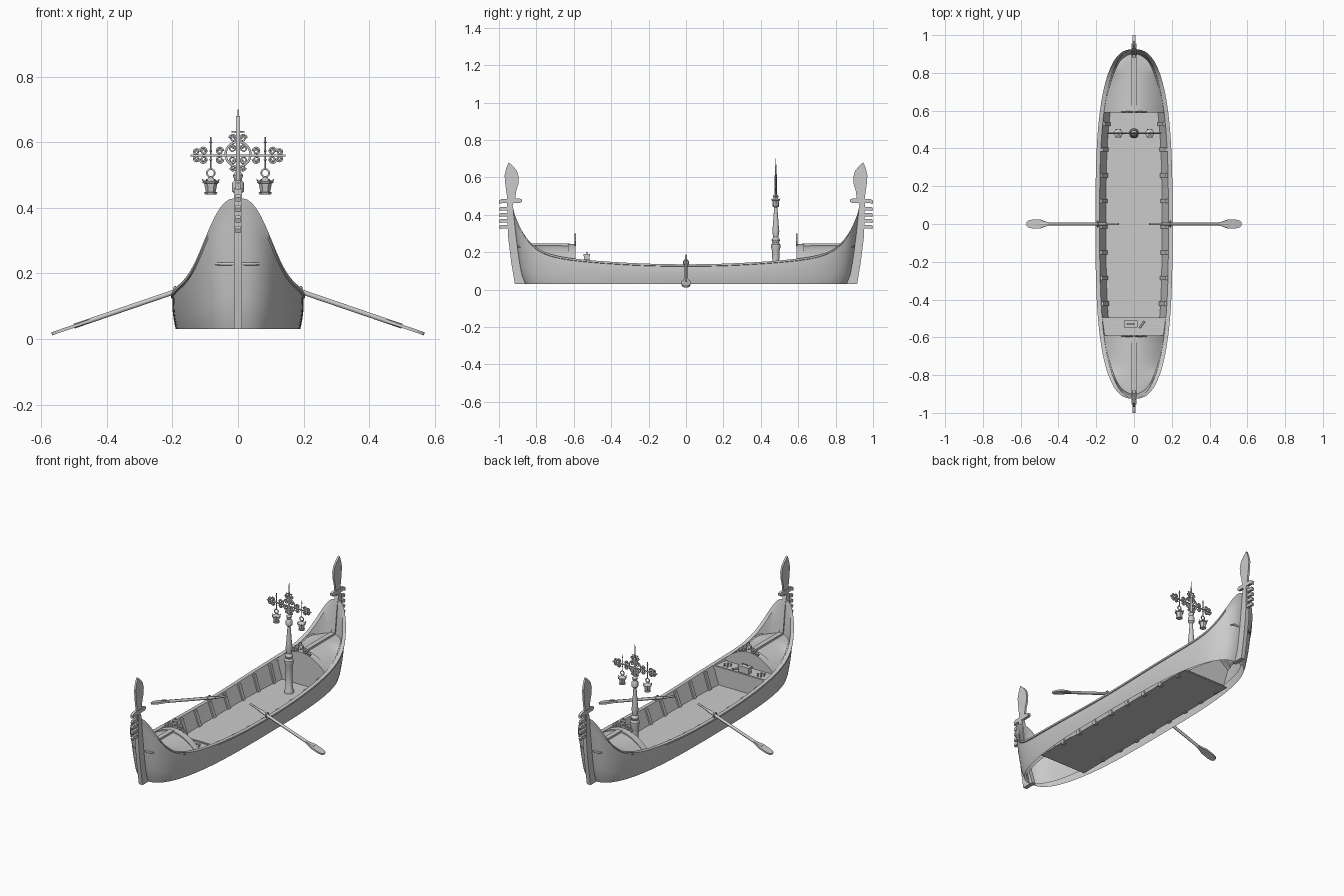
import bpy, bmesh, math
from math import sin, cos, pi, radians
from mathutils import Vector, Matrix

if "Cube" in bpy.data.objects:
    bpy.data.objects.remove(bpy.data.objects["Cube"])


def make(name, bm, mirror=False, angle=35):
    bmesh.ops.remove_doubles(bm, verts=bm.verts, dist=1e-5)
    bmesh.ops.recalc_face_normals(bm, faces=bm.faces)
    me = bpy.data.meshes.new(name)
    bm.to_mesh(me)
    bm.free()
    me.shade_smooth()
    me.set_sharp_from_angle(angle=radians(angle))
    ob = bpy.data.objects.new(name, me)
    bpy.context.collection.objects.link(ob)
    if mirror:
        m = ob.modifiers.new("mirror", 'MIRROR')
        m.use_clip = True
    return ob


def grid(name, rows, mirror=False, close=False):
    bm = bmesh.new()
    vs = [[bm.verts.new(p) for p in r] for r in rows]
    for a, b in zip(vs, vs[1:]):
        n = len(a)
        for j in range(n if close else n - 1):
            k = (j + 1) % n
            bm.faces.new((a[j], a[k], b[k], b[j]))
    return make(name, bm, mirror)


def box(name, lo, hi):
    bm = bmesh.new()
    bmesh.ops.create_cube(bm, size=1)
    for v in bm.verts:
        v.co = [lo[i] + (v.co[i] + .5) * (hi[i] - lo[i]) for i in range(3)]
    return make(name, bm)


def plate(name, pts, to3d, depth):
    """Flat outline mapped to 3D and extruded along a depth vector."""
    bm = bmesh.new()
    d = Vector(depth)
    f = bm.faces.new([bm.verts.new(Vector(to3d(*p)) - d / 2) for p in pts])
    g = bmesh.ops.extrude_face_region(bm, geom=[f])['geom']
    bmesh.ops.translate(bm, vec=d, verts=[v for v in g if isinstance(v, bmesh.types.BMVert)])
    return make(name, bm)


def lathe(name, prof, loc, n=16):
    rows = [[(loc[0] + r * cos(2 * pi * i / n), loc[1] + r * sin(2 * pi * i / n), loc[2] + z)
             for i in range(n)] for r, z in prof]
    return grid(name, rows, close=True)


def tube(name, pts, r, cyclic=False):
    c = bpy.data.curves.new(name, 'CURVE')
    c.dimensions = '3D'
    c.bevel_depth, c.bevel_resolution, c.use_fill_caps = r, 1, True
    s = c.splines.new('POLY')
    s.points.add(len(pts) - 1)
    for q, p in zip(s.points, pts):
        q.co = (*p, 1)
    s.use_cyclic_u = cyclic
    ob = bpy.data.objects.new(name, c)
    bpy.context.collection.objects.link(ob)
    return ob


def ring(name, x, y, z, R, r=.0025, n=16):
    return tube(name, [(x + R * cos(2 * pi * i / n), y, z + R * sin(2 * pi * i / n)) for i in range(n)], r, True)


def scroll(name, x, y, z, R, sx, sz, r=.0025):
    pts = []
    for i in range(22):
        a, q = i / 21 * 3.2 * pi, R * (1 - .75 * i / 21)
        pts.append((x + sx * q * cos(a), y, z + sz * q * sin(a)))
    return tube(name, pts, r)


# Hull lines: sheer height and half width
def sheer(y):
    y = abs(y)
    return .135 + .083 * y * y + .224 * (y / .925) ** 12.4


def width(u):
    return .2 * max(0, 1 - abs(u) ** 3) ** .4


def inner(y):
    return max(width(y / .925) - .018, 0)


FLOOR = .045
N = 30
rows = []
for i in range(-N, N + 1):
    u = sin(pi / 2 * i / N)
    w, zt = width(u), sheer(u * .925)
    row = []

    def add(x, z):
        v = max(0, (z - .03) / (zt - .03))
        row.append((max(x, 0), u * (.86 + .065 * v ** .6), z))
    for k in range(9):
        v = k / 8
        add(w * (.95 + .05 * sin(pi * .62 * v)), .03 + (zt - .012 - .03) * v)
    add(w + .004, zt - .01)
    add(w + .004, zt)
    add(w - .018, zt)
    for k in (.33, .66, 1):
        add((w - .018) * (1 - .19 * k), zt + (FLOOR - zt) * k)
    rows.append(row)
grid("hull", rows, mirror=True)

box("floor", (-.15, -.6, FLOOR - .004), (.15, .6, FLOOR + .002))

# Ribs along the inner walls
for i in range(8):
    y = .53 - i * .136
    a, b, zt = inner(y) * .81, inner(y), sheer(y)
    for s in (1, -1):
        plate("rib", [(a - .012, FLOOR - .01), (a + .006, FLOOR - .01), (b + .004, zt - .006), (b - .012, zt - .006)],
              lambda x, z: (s * x, y, z), (0, .022, 0))


# Cambered end decks with bulkheads, coaming and ridge beam
def deck_z(t, y):
    e = min(sheer(y) - .01, .225)
    return e + (.235 - e) * (1 - t * t)


for s in (1, -1):
    T = [j / 8 for j in range(-8, 9)]
    Y = [.6 + .3 * i / 12 for i in range(13)]
    grid("end_deck", [[(t * (inner(y) + .006), s * y, deck_z(t, y)) for t in T] for y in Y])
    w = inner(.6)
    arch = [(t * w, deck_z(t, .6)) for t in T]
    plate("bulkhead", [(-w * .81, FLOOR)] + arch + [(w * .81, FLOOR)], lambda x, z: (x, s * .6, z), (0, .01, 0))
    lip = [(x, z + .008) for x, z in arch] + [(x, z - .012) for x, z in reversed(arch)]
    plate("coaming", lip, lambda x, z: (x, s * .61, z), (0, .04, 0))
    box("ridge_beam", (-.014, min(s * .62, s * .89), .225), (.014, max(s * .62, s * .89), .246))
    edge = [(q * (inner(y) - .004), s * y, deck_z(1, y) + .004)
            for q, ys in ((1, Y), (-1, Y[::-1])) for y in ys]
    tube("deck_edge_trim", edge, .005)
    # carved crest on the bulkhead
    yc = s * .592
    ring("crest_ring", 0, yc, .275, .015, .005)
    for m in (1, -1):
        scroll("crest_scroll", m * .03, yc, .256, .016, m, 1, .005)
        scroll("crest_scroll_small", m * .055, yc, .243, .01, m, 1, .004)
    box("crest_finial", (-.005, yc - .005, .285), (.005, yc + .005, .3))

    # Stem post and ornamental blade with prongs
    yz = lambda y, z: (0, s * y, z)
    plate("stem_post", [(.84, .03), (.915, .03), (.935, .15), (.95, .27), (.955, .36), (.955, .46),
                        (.93, .46), (.915, .4), (.9, .28), (.87, .12)], yz, (.024, 0, 0))
    plate("stem_blade", [(.93, .44), (.957, .44), (.957, .5), (.966, .56), (.97, .61), (.962, .645), (.948, .68),
                         (.925, .66), (.904, .635), (.894, .6), (.896, .565), (.907, .53), (.913, .49)],
          yz, (.011, 0, 0))
    plate("blade_guard", [(.878, .468), (.89, .463), (.985, .463), (.998, .455), (1, .475), (.985, .485), (.89, .486),
                          (.878, .482)], yz, (.016, 0, 0))
    for z in (.432, .4, .368, .336):
        plate("blade_prong", [(.945, z - .009), (.985, z - .009), (.996, z - .013), (1, z), (.993, z + .009),
                              (.945, z + .009)], yz, (.014, 0, 0))

# Low shelf at the front end with small fittings
plate("shelf", [(-.172, .15), (.172, .15), (.14, FLOOR), (-.14, FLOOR)], lambda x, z: (x, -.547, z), (0, .095, 0))
box("shelf_edge", (-.17, -.506, .14), (.17, -.495, .156))
box("small_chest", (-.05, -.545, .15), (.015, -.515, .18))
box("chest_lid", (-.053, -.548, .18), (.018, -.512, .19))
tube("chest_handle", [(-.035, -.53, .188), (-.03, -.53, .2), (-.005, -.53, .2), (0, -.53, .188)], .003)
tube("loose_tool", [(.03, -.55, .155), (.055, -.515, .157)], .005)
for s in (1, -1):
    for i in range(7):
        a = i * 2 * pi / 6
        r = .02 if i < 6 else 0
        lathe("shelf_stud", [(0, 0), (.005, 0), (.005, .007), (0, .009)],
              (s * .11 + r * cos(a), -.55 + r * sin(a), .15), 8)

# Lamp post
LY = .48
lathe("lamp_post", [(0, .045), (.026, .045), (.026, .06), (.021, .07), (.018, .15), (.021, .21), (.025, .225),
                    (.025, .24), (.017, .25), (.023, .265), (.014, .28), (.019, .31), (.016, .34), (.01, .42),
                    (.009, .44), (.018, .45), (.018, .475), (.011, .485), (.016, .5), (.007, .51), (.006, .6),
                    (.004, .64), (.003, .66), (.001, .7), (0, .7)], (0, LY, 0))
ring("lamp_ring", 0, LY, .563, .038, .004, 24)
tube("cross_arm", [(-.145, LY, .559), (.145, LY, .559)], .004)
tube("top_bar", [(-.02, LY, .632), (.02, LY, .632)], .003)
for s in (1, -1):
    for z, m in ((.573, 1), (.547, -1)):
        scroll("arm_scroll", s * .105, LY, z, .012, s, m, .003)
        scroll("arm_tip_scroll", s * .127, LY, z - m * .003, .01, -s, m, .003)
        scroll("arm_inner_scroll", s * .056, LY, z, .012, -s, m, .003)
        scroll("ring_scroll", s * .018, LY, .563 + m * .018, .013, s, m)
    scroll("top_scroll", s * .015, LY, .612, .012, s, 1, .003)
    scroll("lower_scroll", s * .014, LY, .522, .01, s, -1, .003)
    # hanging lantern
    x = s * .083
    tube("lantern_chain", [(x, LY, .615), (x, LY, .517)], .0022)
    for i in range(3):
        lathe("chain_bead", [(0, -.006), (.005, 0), (0, .006)], (x, LY, .6 - i * .027), 6)
    ring("lantern_ring", x, LY, .506, .012, .003)
    lathe("lantern", [(0, .05), (.006, .048), (.012, .04), (.026, .034), (.025, .03), (.02, .028), (.015, .002),
                      (.02, 0), (.018, -.005), (0, -.006)], (x, LY, .446), 6)
    for i in range(6):
        a = i * pi / 3
        tube("lantern_crown", [(x + .02 * cos(a), LY + .02 * sin(a), .478),
                               (x + .026 * cos(a), LY + .026 * sin(a), .487)], .002)

# Oars and oarlocks
for s in (1, -1):
    oz = lambda x: .145 - .342 * (x - .19)
    tube("oar_shaft", [(s * x, 0, oz(x)) for x in (.145, .5)], .0085)
    tube("oar_handle", [(s * x, 0, oz(x)) for x in (.08, .15)], .006)
    half = [(.45, .008), (.475, .015), (.495, .023), (.54, .023), (.56, .018), (.568, .009)]
    plate("oar_blade", half + [(x, -y) for x, y in reversed(half)],
          lambda x, y: (s * x, y, oz(x)), (s * .003, 0, .009))
    tube("oarlock", [(s * .192, .014 * cos(a), oz(.192) + .014 * sin(a))
                     for a in [2 * pi * i / 12 for i in range(12)]], .004, True)
